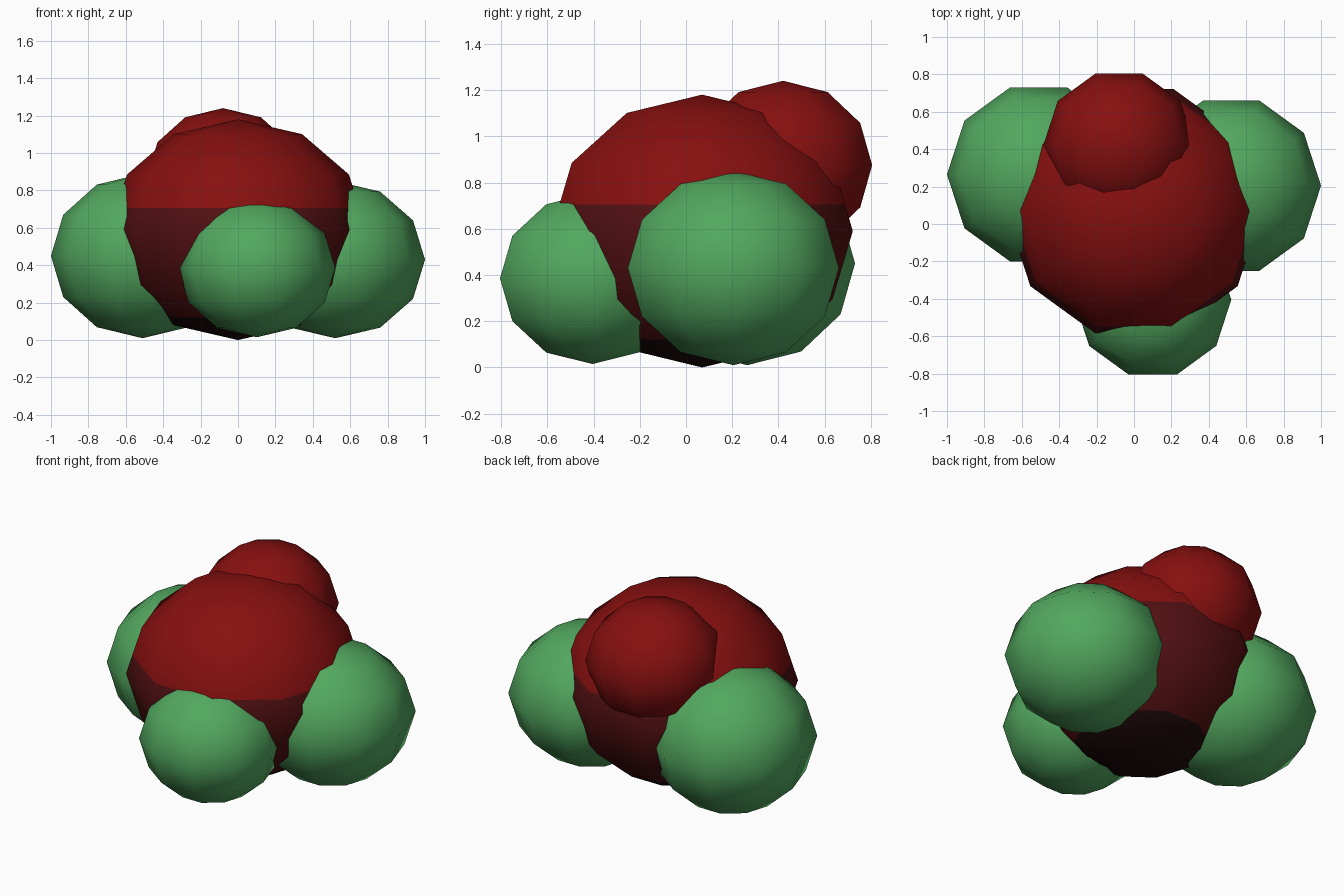
import bpy
import bmesh
from math import sin, cos, pi
from mathutils import Matrix, Vector

cube = bpy.data.objects.get("Cube")
if cube:
    bpy.data.objects.remove(cube)


def material(name, rgb):
    m = bpy.data.materials.new(name)
    m.use_nodes = True
    color = (*rgb, 1)
    m.diffuse_color = color
    m.node_tree.nodes["Principled BSDF"].inputs["Base Color"].default_value = color
    return m


green = material("leaf green", (0.085, 0.39, 0.115))
red = material("deep red", (0.24, 0.005, 0.005))
dark_red = material("dark red", (0.085, 0.005, 0.006))
black_red = material("blackish red", (0.014, 0.003, 0.003))

SEGMENTS, RINGS = 10, 6


def ball(name, center, radius, height, mats, cuts=()):
    """Low-poly spheroid; each cut height starts the next material below it."""
    bm = bmesh.new()
    # half-circle profile spun around the vertical axis
    profile = [bm.verts.new((radius * sin(pi * i / RINGS), 0,
                             height * cos(pi * i / RINGS)))
               for i in range(RINGS + 1)]
    edges = [bm.edges.new(pair) for pair in zip(profile, profile[1:])]
    bmesh.ops.spin(bm, geom=profile + edges, axis=(0, 0, 1), cent=(0, 0, 0),
                   angle=2 * pi, steps=SEGMENTS)
    bmesh.ops.remove_doubles(bm, verts=bm.verts[:], dist=0.001)
    bmesh.ops.transform(bm, matrix=Matrix.Translation(center), verts=bm.verts[:])
    # colour bands
    for z in cuts:
        bmesh.ops.bisect_plane(bm, geom=bm.verts[:] + bm.edges[:] + bm.faces[:],
                               plane_co=Vector((0, 0, z)), plane_no=(0, 0, 1))
    bmesh.ops.recalc_face_normals(bm, faces=bm.faces[:])
    for f in bm.faces:
        f.smooth = True
        f.material_index = sum(f.calc_center_median().z < z for z in cuts)
    mesh = bpy.data.meshes.new(name)
    bm.to_mesh(mesh)
    bm.free()
    for m in mats:
        mesh.materials.append(m)
    obj = bpy.data.objects.new(name, mesh)
    bpy.context.collection.objects.link(obj)
    return obj


# large banded body with a smaller lump on its upper back
ball("body", (0, 0.07, 0.59), 0.685, 0.59, [red, dark_red, black_red], (0.705, 0.12))
ball("upper_lump", (-0.08, 0.42, 0.875), 0.405, 0.365, [red])

# three green balls around the base
ball("front_ball", (0.10, -0.405, 0.385), 0.42, 0.37, [green])
ball("right_ball", (-0.51, 0.265, 0.45), 0.49, 0.44, [green])
ball("left_ball", (0.52, 0.205, 0.43), 0.48, 0.42, [green])
